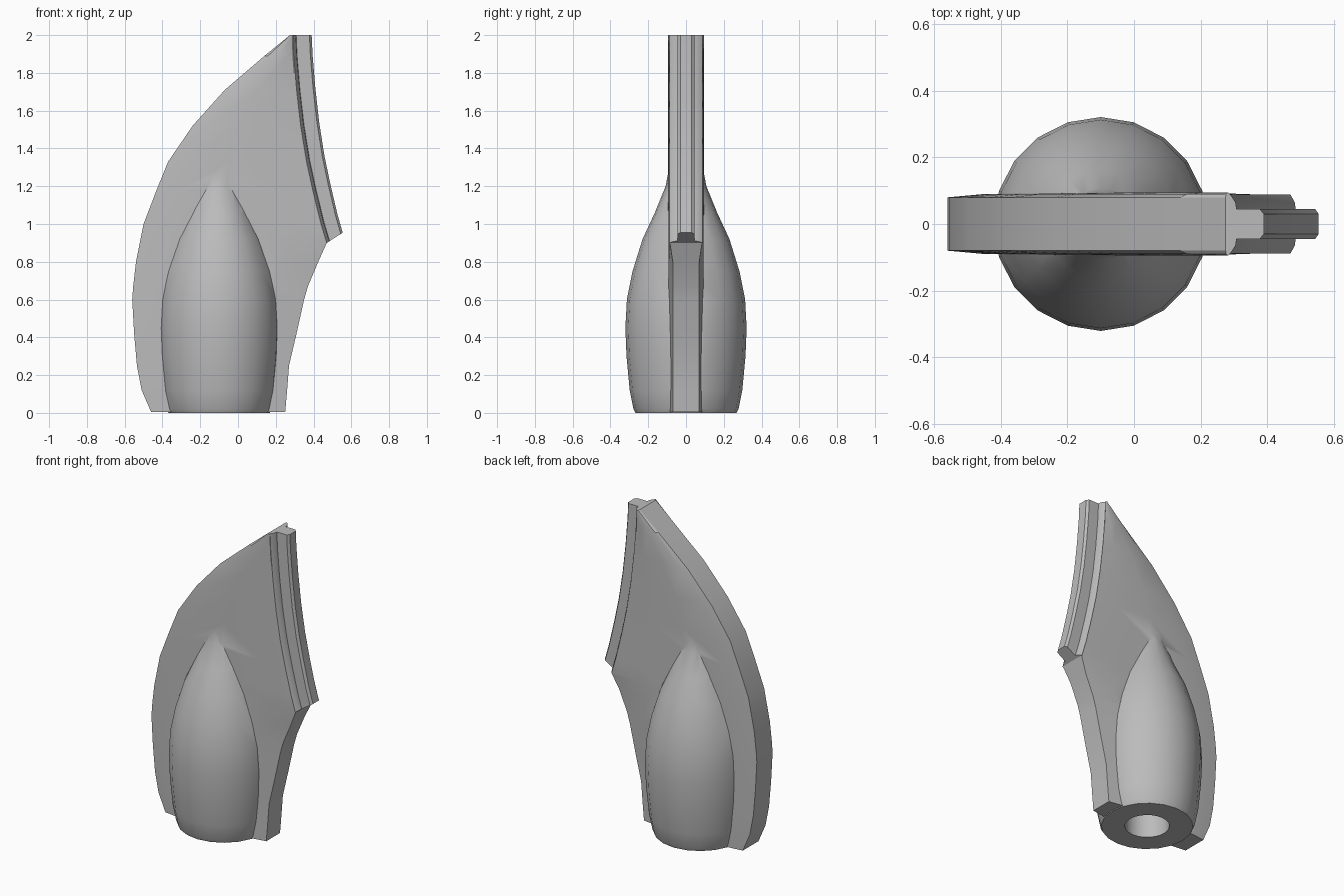
import bpy, bmesh, math
from mathutils import Vector

if "Cube" in bpy.data.objects:
    bpy.data.objects.remove(bpy.data.objects["Cube"])

grey = bpy.data.materials.new("plain grey")
grey.diffuse_color = (0.5, 0.5, 0.5, 1)
grey.use_nodes = True
grey.node_tree.nodes["Principled BSDF"].inputs["Base Color"].default_value = grey.diffuse_color


def loft(name, rings):
    """Skin a list of equal-length closed rings and cap both ends."""
    bm = bmesh.new()
    rows = [[bm.verts.new(p) for p in ring] for ring in rings]
    n = len(rows[0])
    for a, b in zip(rows, rows[1:]):
        for i in range(n):
            j = (i + 1) % n
            bm.faces.new((a[i], a[j], b[j], b[i]))
    bm.faces.new(rows[0][::-1])
    bm.faces.new(rows[-1])
    bmesh.ops.recalc_face_normals(bm, faces=bm.faces[:])
    mesh = bpy.data.meshes.new(name)
    bm.to_mesh(mesh)
    bm.free()
    mesh.materials.append(grey)
    obj = bpy.data.objects.new(name, mesh)
    bpy.context.collection.objects.link(obj)
    return obj


def circle(x, z, r, n):
    return [(x + r * math.cos(2 * math.pi * i / n),
             r * math.sin(2 * math.pi * i / n), z) for i in range(n)]


# Fin: rows of (height, rear edge, front edge), slightly thicker mid-chord
rows = [(0.005, -0.46, 0.25), (0.12, -0.51, 0.26), (0.25, -0.535, 0.27),
        (0.42, -0.55, 0.31), (0.6, -0.56, 0.35), (0.67, -0.555, 0.37),
        (0.8, -0.54, 0.425), (0.9, -0.52, 0.47), (1.0, -0.5, 0.44),
        (1.17, -0.435, 0.398), (1.33, -0.37, 0.363), (1.52, -0.24, 0.332),
        (1.71, -0.07, 0.31), (1.89, 0.14, 0.295), (2.0, 0.275, 0.29)]
rings = []
for z, xl, xr in rows:
    w, mid = xr - xl, 0.095
    front = 0.07 if z < 0.85 else 0.085
    half = [(xl, 0.08), (xl + 0.12 * w, 0.09), (xl + 0.45 * w, mid),
            (xr - 0.2 * w, 0.092), (xr, front)]
    rings.append([(x, -y, z) for x, y in half] +
                 [(x, y, z) for x, y in reversed(half)])
fin = loft("fin", rings)

# Swollen socket body, round in plan
body_profile = [(0, 0.268), (0.02, 0.278), (0.12, 0.298), (0.3, 0.315),
                (0.45, 0.321), (0.6, 0.313), (0.75, 0.283), (0.92, 0.23),
                (1.06, 0.165), (1.2, 0.108), (1.45, 0.06)]
body = loft("socket_body", [circle(-0.1, z, r, 20) for z, r in body_profile])

# Stepped tongue rail swept down the concave front edge
section = [(-0.015, 0.08), (0, 0.088), (0.015, 0.065), (0.018, 0.045),
           (0.088, 0.045), (0.1, 0.03)]
section = section + [(d, -y) for d, y in reversed(section)]
edge = [(r[2], r[0]) for r in rows if r[0] >= 0.9]
rings = []
for x, z in edge:
    a = 0.57 * (2.0 - z) / 1.1
    rings.append([(x + d * math.cos(a), y, z + d * math.sin(a))
                  for d, y in section])
rail = loft("tongue_rail", rings)

# Bore cutter for the hole in the base
cutter = loft("bore_cutter", [circle(-0.1, -0.1, 0.13, 24),
                              circle(-0.1, 0.8, 0.13, 24)])

# Merge into one solid, then drill it
for part, op in ((body, 'UNION'), (rail, 'UNION'), (cutter, 'DIFFERENCE')):
    mod = fin.modifiers.new(part.name, 'BOOLEAN')
    mod.operation, mod.object, mod.solver = op, part, 'EXACT'
    bpy.context.view_layer.objects.active = fin
    bpy.ops.object.modifier_apply(modifier=mod.name)
    bpy.data.objects.remove(part, do_unlink=True)

fin.name = "finned_socket"
bpy.ops.object.select_all(action='DESELECT')
fin.select_set(True)
bpy.context.view_layer.objects.active = fin
bpy.ops.object.shade_smooth_by_angle(angle=math.radians(30))
